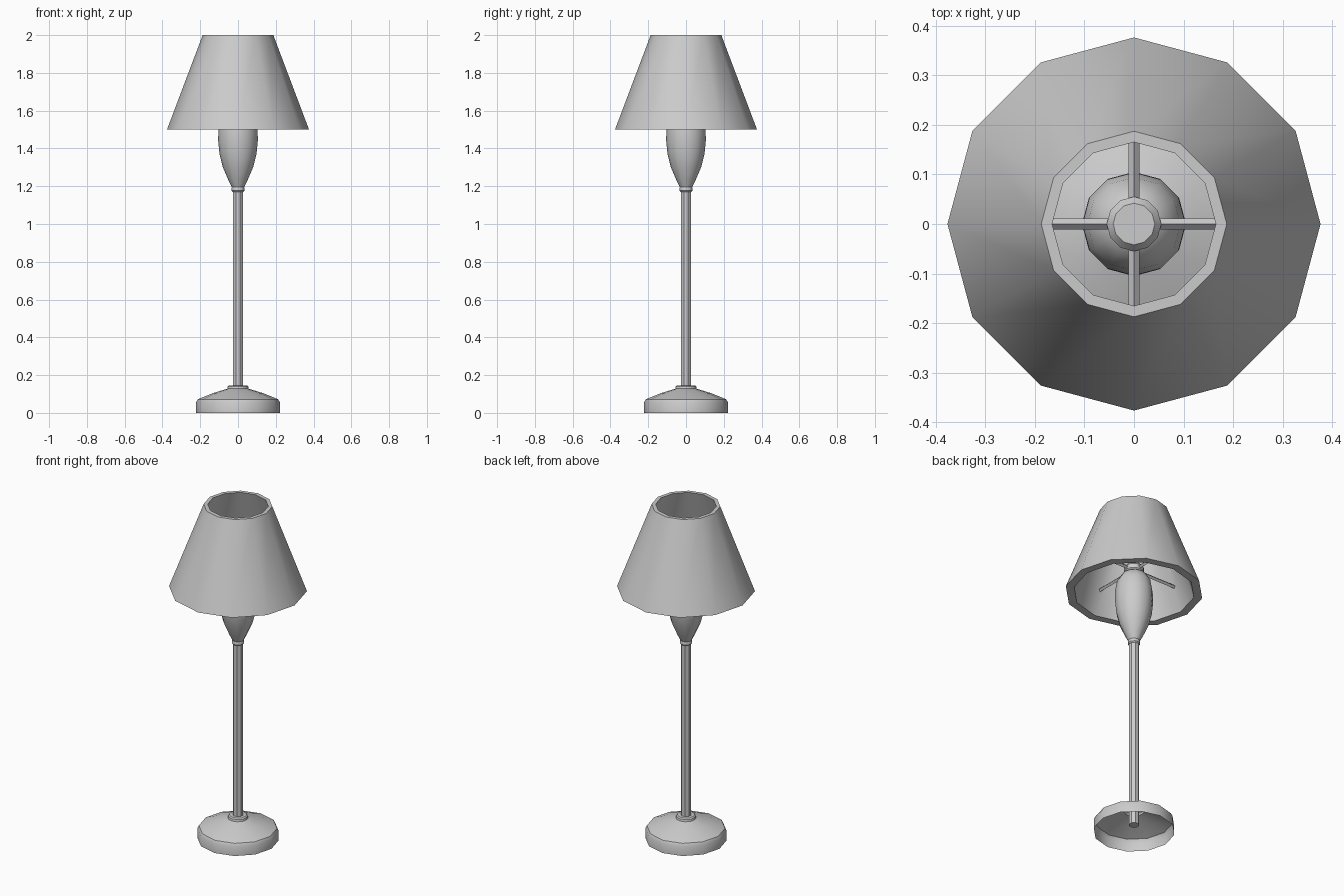
import bpy
import bmesh
from math import cos, sin, pi, radians

if "Cube" in bpy.data.objects:
    bpy.data.objects.remove(bpy.data.objects["Cube"], do_unlink=True)

grey = bpy.data.materials.new("light_grey")
grey.use_nodes = True
grey.diffuse_color = (0.6, 0.6, 0.6, 1)
grey.node_tree.nodes["Principled BSDF"].inputs["Base Color"].default_value = (0.6, 0.6, 0.6, 1)


def finish(name, bm):
    mesh = bpy.data.meshes.new(name)
    bm.to_mesh(mesh)
    bm.free()
    mesh.materials.append(grey)
    obj = bpy.data.objects.new(name, mesh)
    bpy.context.collection.objects.link(obj)
    bpy.ops.object.select_all(action="DESELECT")
    obj.select_set(True)
    bpy.context.view_layer.objects.active = obj
    bpy.ops.object.shade_smooth_by_angle(angle=radians(35))
    return obj


def lathe(name, profile, sides=12, turn=0.0, closed=False, caps=(False, False)):
    """Spin (radius, height) points, listed upwards on the outside, about z."""
    bm = bmesh.new()
    rings = [[bm.verts.new((r * cos(turn + 2 * pi * i / sides),
                            r * sin(turn + 2 * pi * i / sides), z))
              for i in range(sides)] for r, z in profile]
    pairs = list(zip(rings, rings[1:]))
    if closed:
        pairs.append((rings[-1], rings[0]))
    for low, high in pairs:
        for i in range(sides):
            j = (i + 1) % sides
            bm.faces.new((low[i], low[j], high[j], high[i]))
    if caps[0]:
        bm.faces.new(rings[0][::-1])
    if caps[1]:
        bm.faces.new(rings[-1])
    return finish(name, bm)


# Hollow foot, open underneath, with a small collar
lathe("base", [(0.222, 0), (0.222, 0.055), (0.213, 0.072), (0.135, 0.104), (0.056, 0.128),
               (0.054, 0.14), (0.047, 0.146)], caps=(False, True))

# Faceted stem
lathe("pole", [(0.029, 0.04), (0.029, 1.18)], sides=8, turn=pi / 8, caps=(True, True))

# Ring between the stem and the bulb
lathe("neck_ring", [(0.028, 1.17), (0.034, 1.177), (0.034, 1.19), (0.03, 1.2)],
      caps=(True, True))

# Turned bulb body
lathe("bulb", [(0.032, 1.195), (0.052, 1.235), (0.08, 1.3), (0.098, 1.37), (0.105, 1.44),
               (0.104, 1.5), (0.094, 1.56), (0.068, 1.605), (0.05, 1.618)],
      caps=(True, True))

# Cap holding the shade supports
lathe("cap", [(0.045, 1.612), (0.055, 1.625), (0.055, 1.65), (0.042, 1.666)],
      caps=(True, True))

# Four ridged arms from the cap to the shade
for k, side in enumerate(("left", "back", "right", "front")):
    arm = lathe("shade_arm_" + side, [(0.011, 0.03), (0.011, 0.287)], sides=4,
                caps=(True, True))
    arm.rotation_euler = (0, pi / 2, k * pi / 2)
    arm.location.z = 1.64

# Tapered shade with thickness
lathe("lampshade", [(0.376, 1.5), (0.187, 2.0), (0.165, 2.0), (0.33, 1.5)], closed=True)
